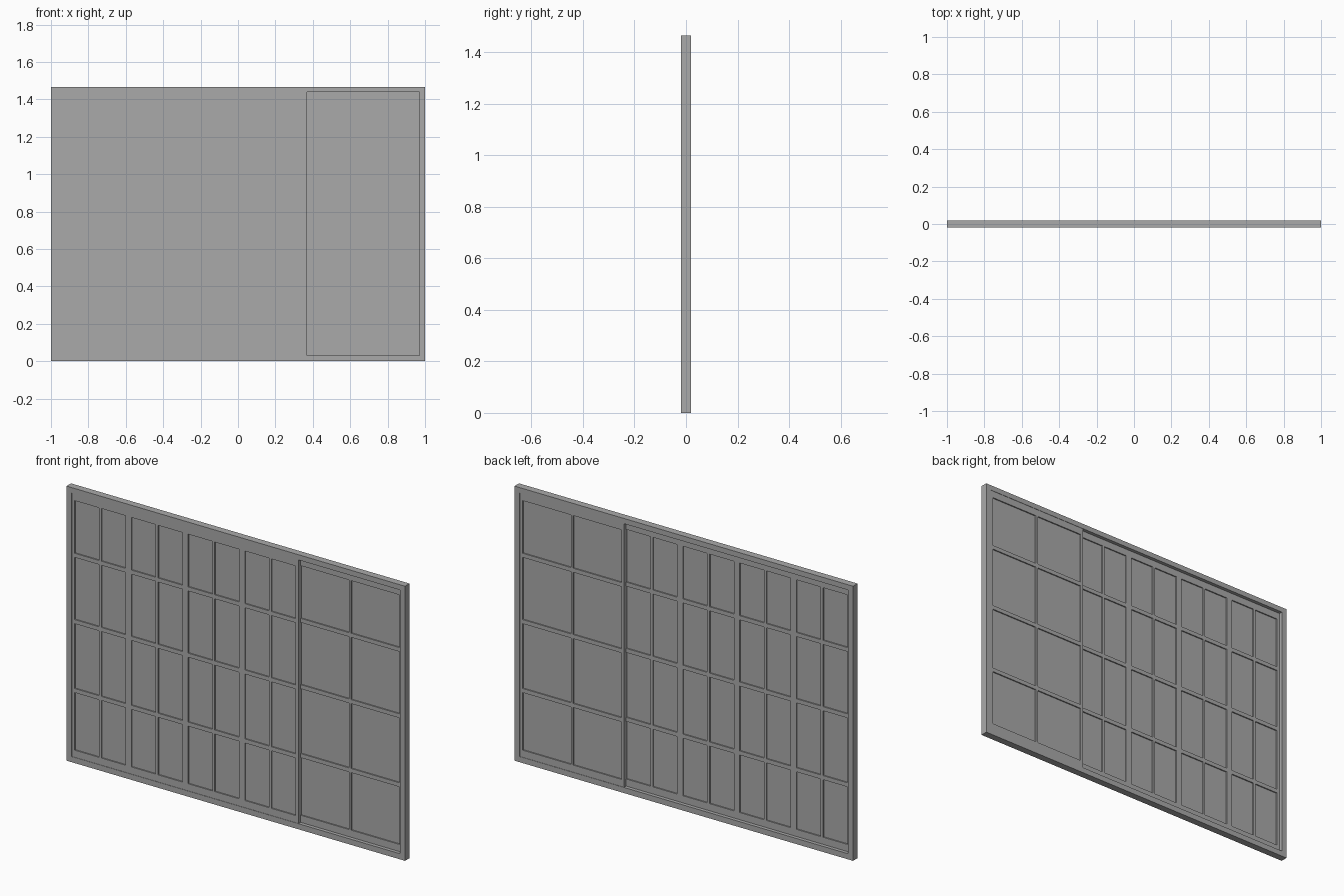
import bpy
import bmesh

cube = bpy.data.objects.get("Cube")
if cube:
    bpy.data.objects.remove(cube, do_unlink=True)

grey = bpy.data.materials.new("plain_grey")
grey.use_nodes = True
colour = (0.4, 0.4, 0.4, 1)
grey.diffuse_color = colour
grey.node_tree.nodes["Principled BSDF"].inputs["Base Color"].default_value = colour


def lattice(name, xs, zs, y, thick):
    """Flat slab with alternate cells left open, so the bars share clean edges."""
    bm = bmesh.new()
    grid = [[bm.verts.new((x, y, z)) for z in zs] for x in xs]
    for i in range(len(xs) - 1):
        for j in range(len(zs) - 1):
            if not (i % 2 and j % 2):
                bm.faces.new((grid[i][j], grid[i + 1][j],
                              grid[i + 1][j + 1], grid[i][j + 1]))
    for v in [v for v in bm.verts if not v.link_faces]:
        bm.verts.remove(v)
    mesh = bpy.data.meshes.new(name)
    bm.to_mesh(mesh)
    bm.free()
    obj = bpy.data.objects.new(name, mesh)
    bpy.context.collection.objects.link(obj)
    mesh.materials.append(grey)
    solid = obj.modifiers.new("thickness", 'SOLIDIFY')
    solid.thickness = thick
    solid.offset = 0
    return obj


HEIGHT, DEPTH = 1.466, 0.038
SIDE, BOTTOM, TOP = 0.97, 0.03, 1.438
STILE, MULLION = 0.017, 0.014
SASH_DEPTH, GLASS_DEPTH = 0.017, 0.004

# Levels of the rails: bottom rail, three glazing bars, top rail
levels = [BOTTOM, 0.068]
for centre in (0.386, 0.754, 1.108):
    levels += [centre - 0.011, centre + 0.011]
levels += [1.4, TOP]


def sash(name, x0, x1, y):
    """Two-column glazed leaf with its glass sheet."""
    mid = (x0 + x1) / 2
    xs = [x0, x0 + STILE, mid - MULLION / 2, mid + MULLION / 2, x1 - STILE, x1]
    lattice(name, xs, levels, y, SASH_DEPTH)
    lattice(name + "_glass", [x0 + 0.005, x1 - 0.005],
            [BOTTOM + 0.01, TOP - 0.01], y, GLASS_DEPTH)


# Outer frame
lattice("outer_frame", [-1, -SIDE, SIDE, 1], [0, BOTTOM, TOP, HEIGHT], 0, DEPTH)

# Four narrow leaves on the front track
front_end = 0.37
width = (front_end + SIDE) / 4
for n in range(4):
    left = -SIDE + n * width
    sash(f"front_sash_{n + 1}", left, left + width, -SASH_DEPTH / 2)

# One wide leaf on the rear track
sash("rear_sash", 0.353, SIDE, SASH_DEPTH / 2)
